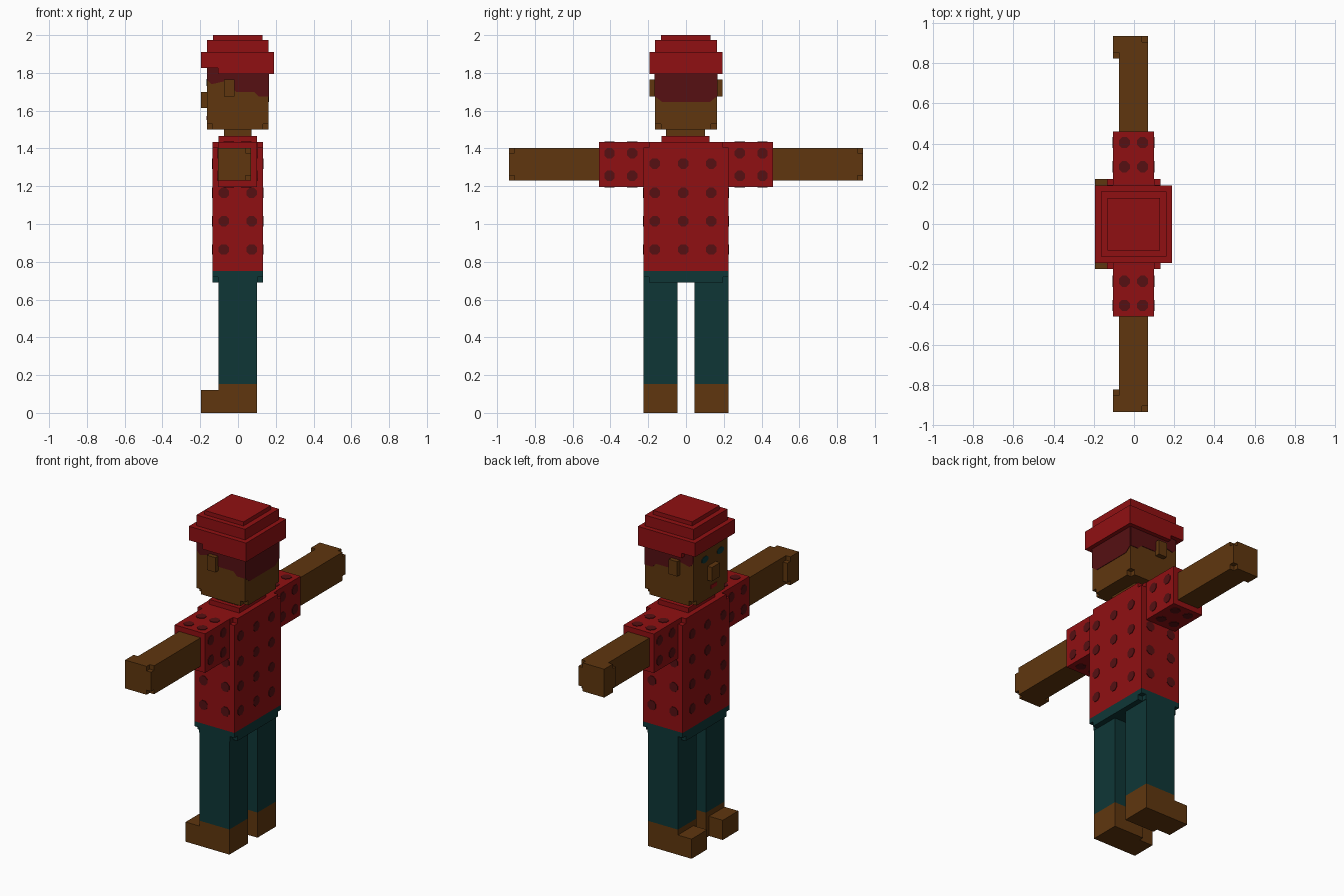
import bpy, bmesh, math

if "Cube" in bpy.data.objects:
    bpy.data.objects.remove(bpy.data.objects["Cube"])


def material(name, rgb):
    m = bpy.data.materials.new(name)
    m.diffuse_color = (*rgb, 1)
    m.use_nodes = True
    m.node_tree.nodes["Principled BSDF"].inputs["Base Color"].default_value = m.diffuse_color
    return m


RED = material("red_cloth", (0.28, 0.005, 0.006))
DARK = material("dark_red", (0.092, 0.005, 0.006))
SKIN = material("brown", (0.115, 0.037, 0.0045))
TEAL = material("teal", (0.0045, 0.037, 0.037))
N = 0.03  # size of the small corner notches


def rect(a0, a1, b0, b1):
    return [(a0, b0), (a1, b0), (a1, b1), (a0, b1)]


def notched(a0, a1, b0, b1):
    """Rectangle with a small square missing at each corner."""
    return [(a0 + N, b0), (a1 - N, b0), (a1 - N, b0 + N), (a1, b0 + N),
            (a1, b1 - N), (a1 - N, b1 - N), (a1 - N, b1), (a0 + N, b1),
            (a0 + N, b1 - N), (a0, b1 - N), (a0, b0 + N), (a0 + N, b0 + N)]


def make(name, mat, prisms):
    """One object from prisms: (outline, axis, low, high)."""
    bm = bmesh.new()
    for pts, axis, lo, hi in prisms:
        rings = []
        for h in (lo, hi):
            ring = []
            for a, b in pts:
                co = {"x": (h, a, b), "y": (a, h, b), "z": (a, b, h)}[axis]
                ring.append(bm.verts.new(co))
            rings.append(ring)
            bm.faces.new(ring)
        n = len(pts)
        for i in range(n):
            j = (i + 1) % n
            bm.faces.new((rings[0][i], rings[0][j], rings[1][j], rings[1][i]))
    bmesh.ops.recalc_face_normals(bm, faces=bm.faces)
    me = bpy.data.meshes.new(name)
    bm.to_mesh(me)
    bm.free()
    me.materials.append(mat)
    ob = bpy.data.objects.new(name, me)
    bpy.context.collection.objects.link(ob)
    return ob


def plate(pts, axis, pos):
    """Thin painted patch lying on a surface."""
    return (pts, axis, pos - 0.003, pos + 0.003)


def spot(a, b, r=0.03):
    return [(a + r * math.cos(math.pi * (k + 0.5) / 4),
             b + r * math.sin(math.pi * (k + 0.5) / 4)) for k in range(8)]


# Torso, collar and hips
make("shirt", RED, [
    (rect(-0.135, 0.133, -0.225, 0.225), "z", 0.75, 1.405),
    (notched(-0.135, 0.133, -0.225, 0.225), "z", 1.405, 1.435)])
make("collar", RED, [(rect(-0.103, 0.1, -0.13, 0.125), "z", 1.435, 1.465)])
make("hips", TEAL, [
    (notched(-0.135, 0.133, -0.225, 0.225), "z", 0.69, 0.72),
    (rect(-0.135, 0.133, -0.225, 0.225), "z", 0.72, 0.75)])

# Shirt spots
rows = (0.865, 1.015, 1.165, 1.32)
make("shirt_spots", DARK,
     [plate(spot(y, z), "x", x) for x in (-0.135, 0.133)
      for y in (-0.165, -0.015, 0.133) for z in rows] +
     [plate(spot(x, z), "y", y) for y in (-0.225, 0.225)
      for x in (-0.075, 0.072) for z in rows[:3]])

# Limbs, mirrored across y
for side, s in (("left", -1), ("right", 1)):
    def band(x0, x1, y0, y1):
        return rect(x0, x1, s * y0, s * y1)

    make(side + "_leg", TEAL, [(band(-0.103, 0.1, 0.045, 0.225), "z", 0.153, 0.72)])
    make(side + "_shoe", SKIN, [
        (band(-0.103, 0.1, 0.045, 0.225), "z", 0, 0.153),
        (band(-0.195, -0.103, 0.075, 0.225), "z", 0, 0.12)])
    make(side + "_sleeve", RED, [(band(-0.105, 0.1, 0.225, 0.46), "z", 1.197, 1.435)])

    # Arm with a hand that bulges forward, notched at top and bottom corners
    hand = [(-0.075, 0.46), (0.07, 0.46), (0.07, 0.937), (-0.105, 0.937),
            (-0.105, 0.825), (-0.075, 0.825)]
    cut = [(-0.075, 0.46), (0.07, 0.46), (0.07, 0.907), (0.04, 0.907),
           (0.04, 0.937), (-0.105, 0.937), (-0.105, 0.855), (-0.075, 0.855)]
    hand = [(x, s * y) for x, y in hand]
    cut = [(x, s * y) for x, y in cut]
    make(side + "_arm", SKIN, [(cut, "z", 1.23, 1.258), (hand, "z", 1.258, 1.375),
                               (cut, "z", 1.375, 1.403)])

    # Sleeve spots on all four sides
    ys = (s * 0.285, s * 0.405)
    make(side + "_sleeve_spots", DARK,
         [plate(spot(y, z), "x", x) for x in (-0.105, 0.1)
          for y in ys for z in (1.255, 1.375)] +
         [plate(spot(x, y), "z", z) for z in (1.197, 1.435)
          for y in ys for x in (-0.048, 0.043)])

    make(side + "_ear", SKIN, [(rect(-0.075, -0.018, 1.675, 1.765), "y",
                                s * 0.16, s * 0.192)])

# Head
make("neck", SKIN, [(rect(-0.075, 0.072, -0.105, 0.1), "z", 1.465, 1.5)])
make("head", SKIN, [
    (notched(-0.165, 0.162, -0.163, 0.163), "z", 1.5, 1.53),
    (rect(-0.165, 0.162, -0.163, 0.163), "z", 1.53, 1.88)])
make("nose", SKIN, [(rect(-0.05, 0.03, 1.615, 1.70), "x", -0.195, -0.165)])
make("eyes", TEAL, [plate(spot(y, 1.75, 0.034), "x", -0.165) for y in (-0.095, 0.055)])
for v in bpy.data.objects["eyes"].data.vertices:
    v.co.z = 1.75 + (v.co.z - 1.75) * 0.6
make("mouth", RED, [plate(rect(-0.06, 0.0, 1.55, 1.572), "x", -0.165)])

# Painted hair on the back and the sides of the head
side_hair = [(-0.165, 1.84), (-0.165, 1.765), (-0.14, 1.74), (-0.075, 1.755),
             (-0.01, 1.70), (0.085, 1.70), (0.11, 1.675), (0.162, 1.675), (0.162, 1.84)]
back_hair = [(-0.163, 1.84), (-0.163, 1.675), (-0.125, 1.645), (0.125, 1.645),
             (0.163, 1.675), (0.163, 1.84)]
make("hair", DARK, [plate(side_hair, "y", -0.163), plate(side_hair, "y", 0.163),
                    plate(back_hair, "x", 0.162)])

# Hat: brim raised at the front, then two smaller layers
make("hat", RED, [
    (rect(-0.195, -0.105, -0.194, 0.192), "z", 1.825, 1.91),
    (rect(-0.105, 0.19, -0.194, 0.192), "z", 1.795, 1.91),
    (rect(-0.165, 0.162, -0.163, 0.163), "z", 1.91, 1.975),
    (rect(-0.133, 0.13, -0.133, 0.13), "z", 1.975, 2.0)])
